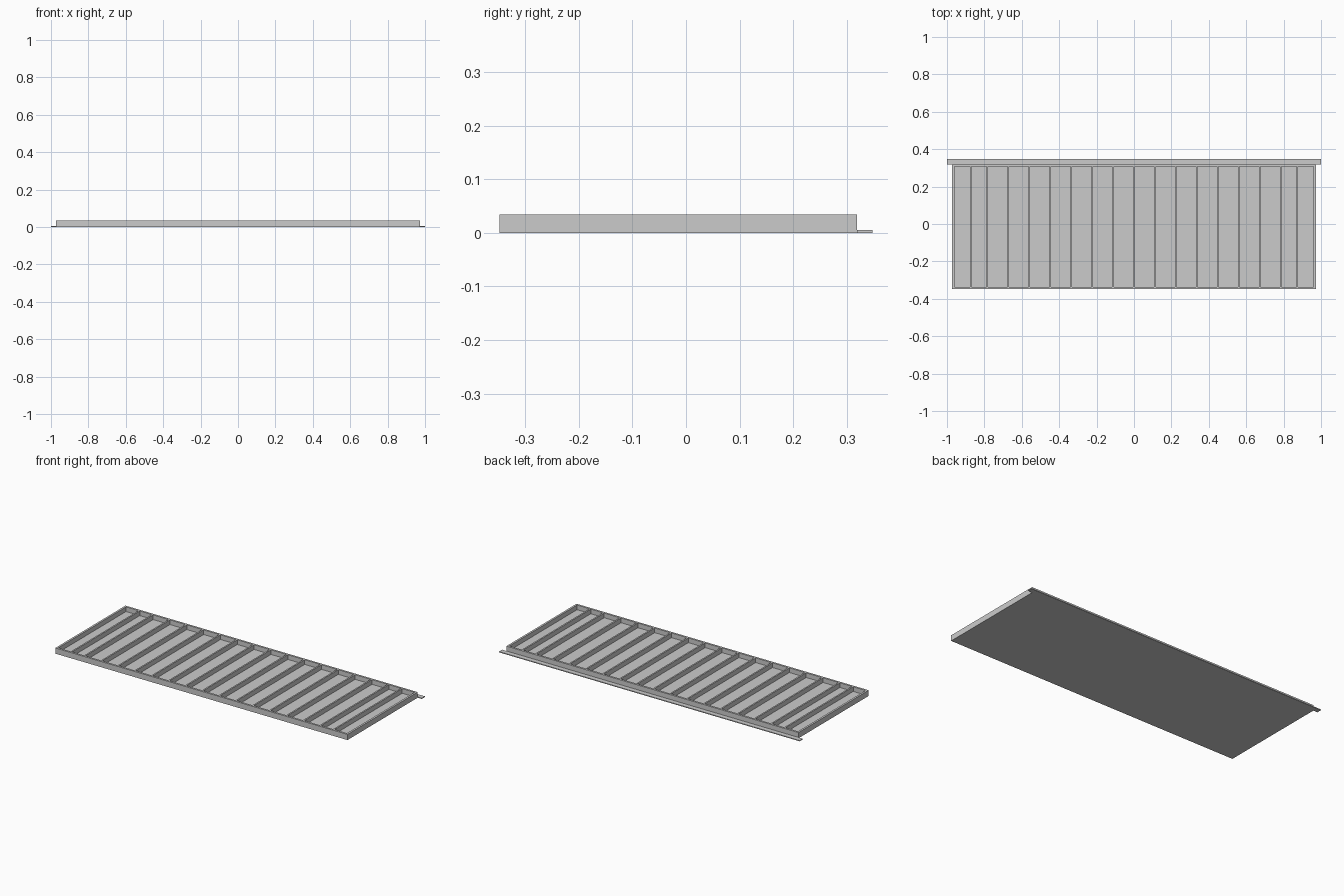
import bpy
import bmesh

cube = bpy.data.objects.get("Cube")
if cube:
    bpy.data.objects.remove(cube, do_unlink=True)

# Single plain grey finish
grey = bpy.data.materials.new("plain grey")
grey.use_nodes = True
colour = (0.6, 0.6, 0.6, 1)
grey.diffuse_color = colour
grey.node_tree.nodes["Principled BSDF"].inputs["Base Color"].default_value = colour

HALF_X, FRONT, BACK, HEIGHT = 0.972, -0.348, 0.319, 0.034
FLOOR, WALL, RIB = 0.006, 0.012, 0.009
PITCH, END_RIB = 0.112, 0.873


def add_object(name, bm):
    bmesh.ops.recalc_face_normals(bm, faces=bm.faces)
    mesh = bpy.data.meshes.new(name)
    bm.to_mesh(mesh)
    bm.free()
    mesh.materials.append(grey)
    obj = bpy.data.objects.new(name, mesh)
    bpy.context.collection.objects.link(obj)
    return obj


# Tray: alternating solid and open columns between the rib centres
ribs = [-END_RIB] + [i * PITCH for i in range(-7, 8)] + [END_RIB]
xs = [-HALF_X, -HALF_X + WALL]
for x in ribs:
    xs += [x - RIB / 2, x + RIB / 2]
xs += [HALF_X - WALL, HALF_X]
ys = [FRONT, FRONT + WALL, BACK - WALL, BACK]

bm = bmesh.new()
rows = [[bm.verts.new((x, y, HEIGHT)) for x in xs] for y in ys]
pockets = []
for j in range(len(ys) - 1):
    for i in range(len(xs) - 1):
        face = bm.faces.new((rows[j][i], rows[j][i + 1],
                             rows[j + 1][i + 1], rows[j + 1][i]))
        if j == 1 and i % 2 == 1:
            pockets.append(face)

# Outer skirt and closed underside
rim = [e for e in bm.edges if e.is_boundary]
skirt = bmesh.ops.extrude_edge_only(bm, edges=rim)["geom"]
for v in skirt:
    if isinstance(v, bmesh.types.BMVert):
        v.co.z = 0
bmesh.ops.contextual_create(
    bm, geom=[e for e in skirt if isinstance(e, bmesh.types.BMEdge)
              and e.is_boundary])

# Sink the bays down to the floor plate, leaving the ribs standing
for face in pockets:
    sunk = bmesh.ops.extrude_face_region(bm, geom=[face])["geom"]
    for v in sunk:
        if isinstance(v, bmesh.types.BMVert):
            v.co.z = FLOOR
    if face.is_valid:
        bmesh.ops.delete(bm, geom=[face], context='FACES_ONLY')
add_object("ribbed_tray", bm)

# Thin ledge along the back, slightly wider than the tray
bm = bmesh.new()
bmesh.ops.create_cube(bm, size=1)
ledge = add_object("back_ledge", bm)
ledge.scale = (2, 0.029, 0.005)
ledge.location = (0, BACK + 0.0145, 0.0025)
